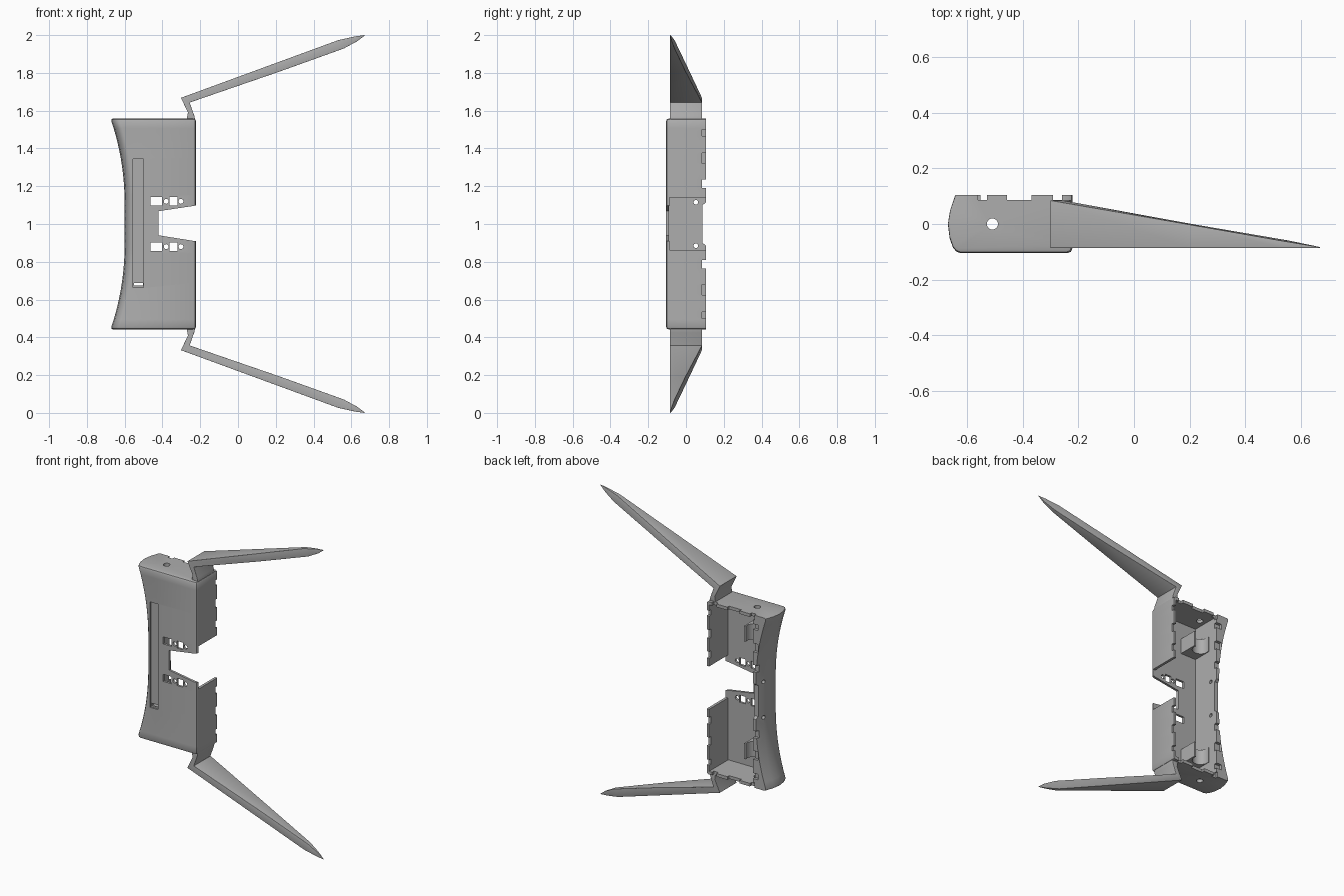
import bpy, bmesh, math
from mathutils import Matrix, Vector

cube = bpy.data.objects.get("Cube")
if cube:
    bpy.data.objects.remove(cube)

grey = bpy.data.materials.new("plain grey")
grey.use_nodes = True
COLOUR = (0.42, 0.42, 0.42, 1)
grey.diffuse_color = COLOUR
grey.node_tree.nodes["Principled BSDF"].inputs["Base Color"].default_value = COLOUR


def finish(name, bm):
    bmesh.ops.recalc_face_normals(bm, faces=bm.faces)
    me = bpy.data.meshes.new(name)
    bm.to_mesh(me)
    bm.free()
    me.materials.append(grey)
    ob = bpy.data.objects.new(name, me)
    bpy.context.collection.objects.link(ob)
    return ob


def loft(name, sections):
    """Skin a list of equal-length closed sections and cap both ends."""
    bm = bmesh.new()
    rows = [[bm.verts.new(p) for p in s] for s in sections]
    n = len(rows[0])
    for a, b in zip(rows, rows[1:]):
        for i in range(n):
            j = (i + 1) % n
            bm.faces.new((a[i], a[j], b[j], b[i]))
    bm.faces.new(rows[0])
    bm.faces.new(rows[-1])
    return finish(name, bm)


def box(name, x0, x1, y0, y1, z0, z1):
    lo, hi = [Vector((x, 0, 0)) for x in (x0, x1)]
    return loft(name, [[(x, y0, z0), (x, y1, z0), (x, y1, z1), (x, y0, z1)]
                       for x in (lo.x, hi.x)])


def rod(name, centre, radius, length, axis):
    bm = bmesh.new()
    turn = {"X": Matrix.Rotation(math.pi / 2, 4, "Y"),
            "Y": Matrix.Rotation(math.pi / 2, 4, "X"), "Z": Matrix()}[axis]
    bmesh.ops.create_cone(bm, cap_ends=True, segments=20, radius1=radius,
                          radius2=radius, depth=length,
                          matrix=Matrix.Translation(centre) @ turn)
    return finish(name, bm)


def apply_modifier(ob, mod):
    bpy.context.view_layer.objects.active = ob
    bpy.ops.object.modifier_apply(modifier=mod.name)


def cut(ob, cutter):
    cutter.hide_render = True
    mod = ob.modifiers.new("cut", "BOOLEAN")
    mod.operation = "DIFFERENCE"
    mod.solver = "EXACT"
    mod.object = cutter
    apply_modifier(ob, mod)
    bpy.data.objects.remove(cutter)


def span(side, a, b):
    """Height range measured from the middle, above or below it."""
    return sorted((1 + side * a, 1 + side * b))


def smooth(ob, angle=35):
    bpy.ops.object.select_all(action="DESELECT")
    ob.select_set(True)
    bpy.context.view_layer.objects.active = ob
    bpy.ops.object.shade_smooth_by_angle(angle=math.radians(angle))


# Body shell: waisted grip on one side, straight wall on the other
RIGHT, FRONT, BACK = -0.222, -0.105, 0.105
HALF = 0.558


def grip_edge(h):
    t = max(0, abs(h) - 0.1) / (HALF - 0.1)
    return -0.6 - 0.075 * t ** 2.1


def section(h, inset):
    g = grip_edge(h)
    bulge = [(g + 0.045, FRONT), (g + 0.03, FRONT + 0.006), (g + 0.018, -0.085),
             (g + 0.006, -0.05), (g, 0), (g + 0.008, 0.05), (g + 0.027, BACK)]
    pts = [(RIGHT, BACK), (RIGHT, -0.087), (RIGHT - 0.005, -0.1),
           (RIGHT - 0.018, FRONT)] + bulge
    mid = -0.44
    return [(x + (inset if x < mid else -inset),
             y + (inset * (BACK - y) / (BACK - FRONT)), 1 + h) for x, y in pts]


steps = 28
levels = [(-HALF, 0.013), (-HALF + 0.004, 0.004)]
levels += [(-HALF + 0.013 + 2 * (HALF - 0.013) * i / steps, 0) for i in range(steps + 1)]
levels += [(HALF - 0.004, 0.004), (HALF, 0.013)]
body = loft("body_shell", [section(h, i) for h, i in levels])

# Cavity open to the back
cut(body, box("cavity", -0.553, -0.239, -0.09, 0.3, 0.462, 1.538))
# Notch through the straight wall and tapered notch in the front
cut(body, box("wall_notch", -0.3, -0.1, -0.088, 0.3, 0.863, 1.14))
notch = [(-0.42, 0.94), (-0.42, 1.068), (-0.2, 1.101), (-0.2, 0.905)]
cut(body, loft("front_notch", [[(x, y, z) for x, z in notch] for y in (-0.2, -0.05)]))
# Long recessed groove with a thin slit at its lower end
cut(body, box("groove", -0.556, -0.5, -0.2, -0.096, 0.663, 1.345))
cut(body, box("slit", -0.55, -0.502, -0.2, -0.05, 0.674, 0.688))
# Lowered, chamfered rim in the middle of the grip
dip = [(0.088, 0.9), (0.088, 1.1), (0.12, 1.125), (0.12, 0.875)]
cut(body, loft("rim_dip", [[(x, y, z) for y, z in dip] for x in (-0.8, -0.5)]))
# Holes through the two end walls
cut(body, rod("axis_hole", (-0.51, 0, 1), 0.02, 2, "Z"))

for s in (1, -1):
    # Front windows and pin holes
    for x0, x1 in ((-0.462, -0.402), (-0.362, -0.32)):
        cut(body, box("window", x0, x1, -0.2, -0.05, *span(s, 0.098, 0.144)))
    for x in (-0.38, -0.302):
        cut(body, rod("pin_hole", (x, -0.1, 1 + s * 0.12), 0.013, 0.08, "Y"))
    # Side holes in the grip
    cut(body, rod("side_hole", (-0.58, 0.052, 1 + s * 0.115), 0.012, 0.2, "X"))
    # Castellated rim on both long walls and the ends
    for a, b in ((0.19, 0.235), (0.32, 0.375), (0.465, 0.5)):
        cut(body, box("rim_gap", -0.3, -0.2, 0.086, 0.2, *span(s, a, b)))
        cut(body, box("rim_gap", -0.59, -0.53, 0.086, 0.2, *span(s, a, b)))
    for x0, x1 in ((-0.562, -0.53), (-0.457, -0.37), (-0.292, -0.26)):
        cut(body, box("end_gap", x0, x1, 0.087, 0.2, *span(s, 0.525, 0.6)))
smooth(body)

# Inner cradles and swept arms, above and below
for s, word in ((1, "upper"), (-1, "lower")):
    cradle = box(word + "_cradle", -0.556, -0.44, -0.093, 0.035, *span(s, 0.33, 0.43))
    cut(cradle, rod("bore", (-0.5, 0.02, 1 + s * 0.38), 0.05, 0.3, "Z"))
    smooth(cradle)

    # Each station: outer edge, inner edge, back limit
    stations = [((-0.272, 0.548), (-0.226, 0.548), 0.085),
                ((-0.265, 0.59), (-0.232, 0.575), 0.085),
                ((-0.302, 0.668), (-0.256, 0.643), 0.085),
                ((0.2, 0.852), (0.22, 0.807), -0.002),
                ((0.53, 0.973), (0.56, 0.929), -0.06),
                ((0.62, 0.993), (0.632, 0.968), -0.075),
                ((0.67, 1.0), (0.671, 0.998), -0.083)]
    arm = loft(word + "_arm", [
        [(a[0], -0.086, 1 + s * a[1]), (b[0], -0.086, 1 + s * b[1]),
         (b[0], y, 1 + s * b[1]), (a[0], y, 1 + s * a[1])]
        for a, b, y in stations])
    mod = arm.modifiers.new("soft_edges", "BEVEL")
    mod.width = 0.009
    mod.segments = 3
    mod.limit_method = "ANGLE"
    mod.angle_limit = math.radians(50)
    apply_modifier(arm, mod)
    smooth(arm)
